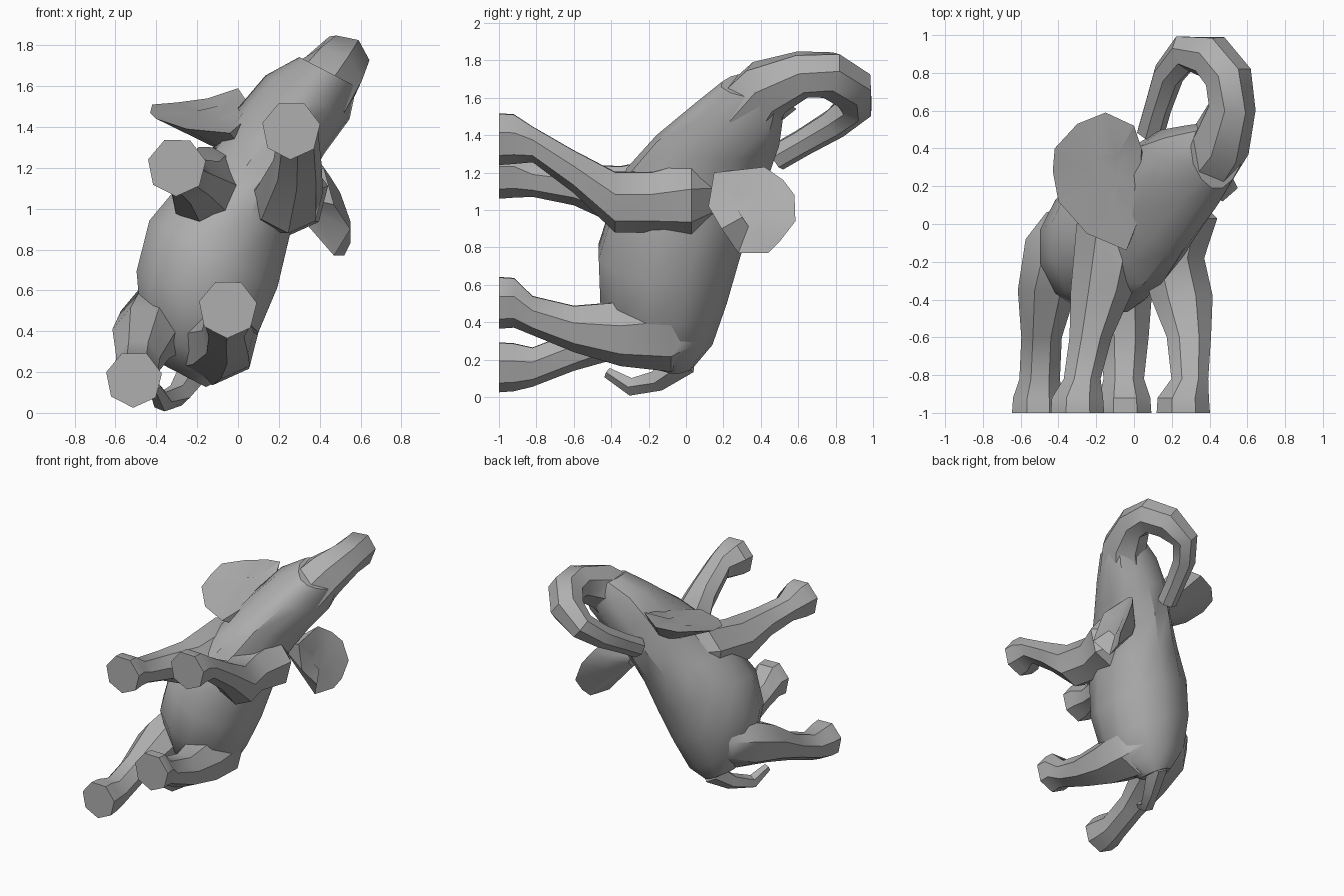
import bpy, bmesh, math
from mathutils import Vector

cube = bpy.data.objects.get("Cube")
if cube:
    bpy.data.objects.remove(cube, do_unlink=True)

grey = bpy.data.materials.new("elephant_grey")
grey.use_nodes = True
color = (0.43, 0.43, 0.43, 1)
grey.diffuse_color = color
grey.node_tree.nodes["Principled BSDF"].inputs["Base Color"].default_value = color


def skin(name, rings, angle=35):
    """Bridge equal rings of points, cap both ends, and shade."""
    bm = bmesh.new()
    loops = [[bm.verts.new(p) for p in ring] for ring in rings]
    count = len(loops[0])
    for a, b in zip(loops, loops[1:]):
        for i in range(count):
            j = (i + 1) % count
            bm.faces.new((a[i], a[j], b[j], b[i]))
    bm.faces.new(loops[0][::-1])
    bm.faces.new(loops[-1])
    bmesh.ops.recalc_face_normals(bm, faces=bm.faces)
    mesh = bpy.data.meshes.new(name)
    bm.to_mesh(mesh)
    bm.free()
    mesh.materials.append(grey)
    obj = bpy.data.objects.new(name, mesh)
    bpy.context.collection.objects.link(obj)
    bpy.ops.object.select_all(action="DESELECT")
    obj.select_set(True)
    bpy.context.view_layer.objects.active = obj
    bpy.ops.object.shade_smooth_by_angle(angle=math.radians(angle))


def ring(center, u, v, sides, turn=0.0, taper=0.0):
    """Ellipse of points; taper narrows its lower half and widens its upper."""
    steps = [2 * math.pi * i / sides + turn for i in range(sides)]
    return [Vector(center) + u * math.cos(t) * (1 + taper * math.sin(t))
            + v * math.sin(t) for t in steps]


X, Y, Z = Vector((1, 0, 0)), Vector((0, 1, 0)), Vector((0, 0, 1))
ACROSS = Vector((0.89, 0, -0.46))

# Body, neck and head: centre, half width, half height, taper to the jaw
body = [
    ((-0.26, -0.06, 0.18), 0.12, 0.11, 0),
    ((-0.25, -0.10, 0.31), 0.26, 0.25, 0),
    ((-0.20, -0.12, 0.54), 0.345, 0.35, 0),
    ((-0.12, -0.09, 0.78), 0.365, 0.39, 0),
    ((-0.01, -0.02, 1.00), 0.305, 0.39, 0),
    ((0.10, 0.06, 1.20), 0.24, 0.39, 0.15),
    ((0.21, 0.17, 1.38), 0.23, 0.34, 0.3),
    ((0.34, 0.28, 1.545), 0.22, 0.25, 0.35),
    ((0.44, 0.365, 1.67), 0.155, 0.18, 0.2),
]
skin("body_and_head",
     [ring(c, ACROSS * w, Y * h, 12, 0.26, k) for c, w, h, k in body])

# Legs, from sole to shoulder or hip: centre and radius
legs = {
    "front_left_leg": [((0.26, -1, 1.385), 0.145), ((0.295, -0.82, 1.355), 0.1),
                       ((0.29, -0.6, 1.21), 0.12), ((0.25, -0.38, 1.05), 0.17),
                       ((0.205, -0.18, 1.05), 0.17), ((0.235, 0.03, 1.07), 0.21),
                       ((0.12, 0.25, 1.1), 0.1)],
    "front_right_leg": [((-0.30, -1, 1.205), 0.145), ((-0.275, -0.82, 1.17), 0.1),
                        ((-0.23, -0.6, 1.14), 0.115), ((-0.17, -0.35, 1.08), 0.17),
                        ((-0.11, 0, 1.12), 0.2), ((0.04, 0.25, 1.14), 0.1)],
    "back_left_leg": [((-0.05, -1, 0.51), 0.145), ((-0.055, -0.82, 0.44), 0.11),
                      ((-0.05, -0.6, 0.37), 0.13), ((-0.08, -0.35, 0.345), 0.18),
                      ((-0.12, -0.08, 0.36), 0.225), ((-0.16, 0.07, 0.4), 0.165),
                      ((-0.2, 0.14, 0.43), 0.07)],
    "back_right_leg": [((-0.51, -1, 0.165), 0.14), ((-0.50, -0.82, 0.165), 0.11),
                       ((-0.49, -0.6, 0.25), 0.11), ((-0.46, -0.35, 0.37), 0.16),
                       ((-0.38, -0.08, 0.45), 0.2), ((-0.32, 0.06, 0.48), 0.15),
                       ((-0.25, 0.12, 0.5), 0.07)],
}
for name, path in legs.items():
    sole, radius = path[0]
    path.insert(1, (Vector(sole) + Y * 0.08, radius * 0.96))
    skin(name, [ring(c, X * r, Z * r, 7, 0.2) for c, r in path])


def tube(name, path, side, sides, turn):
    """Round tube along a path that lies roughly in the plane facing side."""
    side = Vector(side).normalized()
    pts = [Vector(c) for c, r in path]
    rings = []
    for i, (c, r) in enumerate(path):
        along = pts[min(i + 1, len(pts) - 1)] - pts[max(i - 1, 0)]
        u = along.cross(side).normalized()
        v = u.cross(along).normalized()
        rings.append(ring(c, u * r, v * r, sides, turn))
    skin(name, rings)


# Trunk, raised and curled back beside the head
tube("trunk", [
    ((0.36, 0.32, 1.52), 0.19), ((0.455, 0.43, 1.65), 0.165),
    ((0.515, 0.62, 1.725), 0.13), ((0.50, 0.77, 1.725), 0.13),
    ((0.41, 0.885, 1.65), 0.125), ((0.27, 0.905, 1.555), 0.1),
    ((0.18, 0.79, 1.46), 0.085), ((0.125, 0.62, 1.36), 0.075),
    ((0.085, 0.48, 1.28), 0.075),
], (-0.7, -0.25, 0.7), 7, 0.2)

# Tail
tube("tail", [
    ((-0.22, 0.0, 0.2), 0.08), ((-0.29, -0.15, 0.09), 0.06),
    ((-0.37, -0.29, 0.055), 0.05), ((-0.41, -0.42, 0.13), 0.03),
], X, 5, 0.4)


def ear(name, outline, root, thick):
    """Flap whose back tapers towards its root; the front is slightly cupped."""
    front = [Vector(p) for p in outline]
    root = Vector(root)
    mid = sum(front, Vector()) / len(front)
    back = [p.lerp(root, thick) for p in front]
    dish = [p.lerp(mid, 0.6).lerp(root, 0.06) for p in front]
    base = [p.lerp(root, 0.8) for p in front]
    skin(name, [dish, front, back, base], 25)


ear("right_ear", [
    (0.03, 0.2, 1.49), (0.04, 0.4, 1.53), (0, 0.52, 1.59), (-0.15, 0.59, 1.54),
    (-0.3, 0.53, 1.52), (-0.42, 0.4, 1.51), (-0.43, 0.28, 1.47),
    (-0.4, 0.12, 1.44), (-0.25, -0.05, 1.39), (-0.04, -0.14, 1.37),
    (0.03, 0.04, 1.43)], (0.09, 0.17, 1.2), 0.37)
ear("left_ear", [
    (0.4, 0.42, 1.23), (0.45, 0.52, 1.16), (0.5, 0.58, 1.08),
    (0.55, 0.585, 0.94), (0.55, 0.5, 0.83), (0.52, 0.44, 0.77),
    (0.47, 0.28, 0.77), (0.55, 0.19, 0.9), (0.47, 0.12, 1.02),
    (0.42, 0.15, 1.2)], (0.2, 0.26, 1.08), 0.45)
